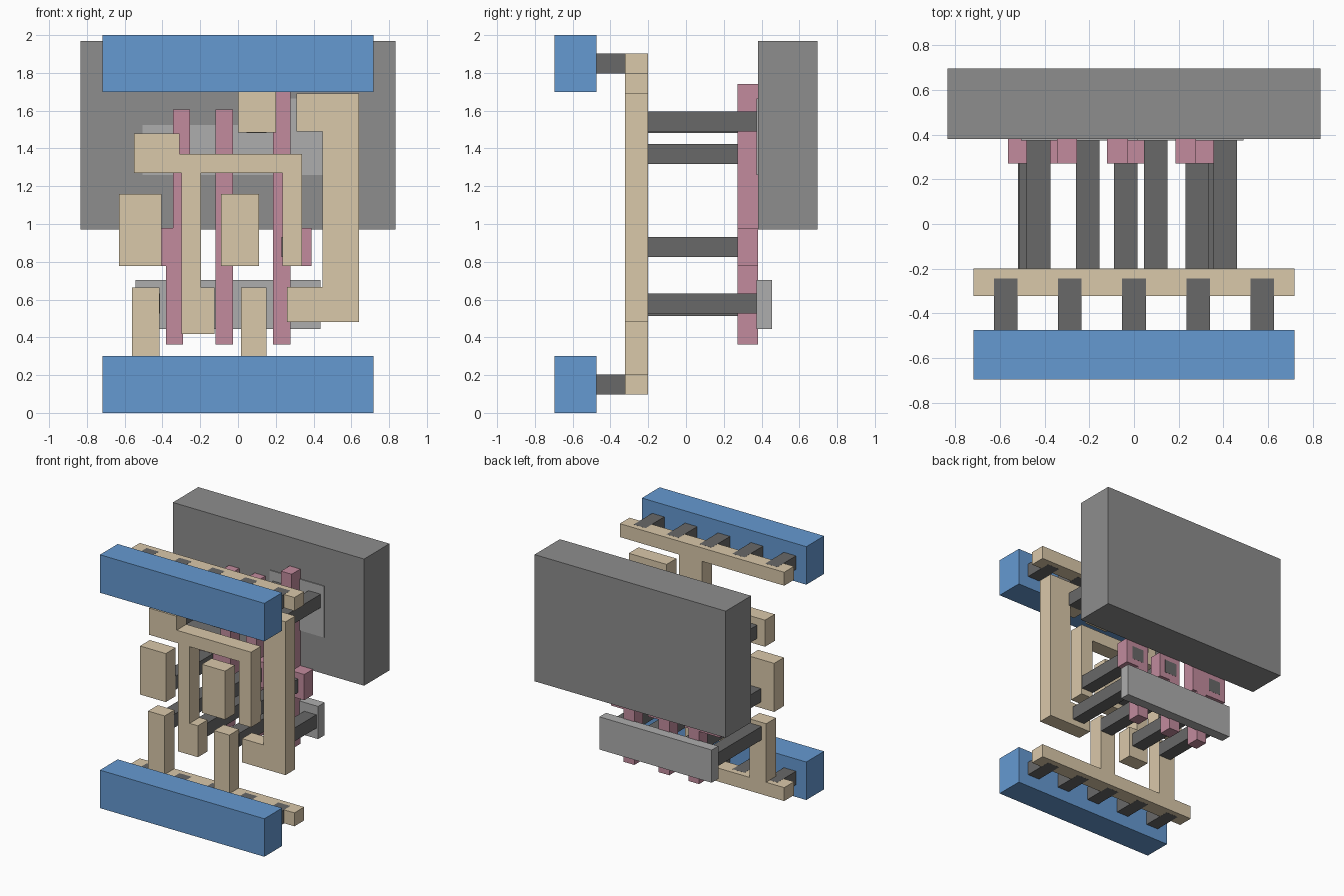
import bpy, bmesh


def material(name, r, g, b):
    m = bpy.data.materials.new(name)
    m.diffuse_color = (r, g, b, 1)
    return m


BLUE = material("metal_blue", 0.13, 0.32, 0.64)
TAN = material("interconnect_tan", 0.70, 0.58, 0.40)
PINK = material("gate_pink", 0.54, 0.26, 0.34)
DARK = material("contact_dark", 0.14, 0.14, 0.14)
MID = material("well_grey", 0.27, 0.27, 0.27)
LIGHT = material("diffusion_grey", 0.42, 0.42, 0.42)


def plate(name, outline, y0, y1, mat):
    """Extrude an x-z outline from y0 to y1."""
    bm = bmesh.new()
    face = bm.faces.new([bm.verts.new((x, y0, z)) for x, z in outline])
    ext = bmesh.ops.extrude_face_region(bm, geom=[face])
    for v in ext["geom"]:
        if isinstance(v, bmesh.types.BMVert):
            v.co.y = y1
    if face.is_valid and len(face.edges[0].link_faces) < 2:
        bm.faces.new(list(reversed(face.verts)))
    bmesh.ops.recalc_face_normals(bm, faces=bm.faces[:])
    mesh = bpy.data.meshes.new(name)
    bm.to_mesh(mesh)
    bm.free()
    mesh.materials.append(mat)
    ob = bpy.data.objects.new(name, mesh)
    bpy.context.collection.objects.link(ob)
    return ob


def box(name, x0, x1, z0, z1, y0, y1, mat):
    return plate(name, [(x0, z0), (x1, z0), (x1, z1), (x0, z1)], y0, y1, mat)


# Well block and the two diffusion areas
box("well", -0.835, 0.835, 0.97, 1.97, 0.38, 0.697, MID)
plate("upper_diffusion", [(-0.505, 1.26), (0.49, 1.26), (0.49, 1.665), (0.015, 1.665),
                          (0.015, 1.525), (-0.505, 1.525)], 0.373, 0.455, LIGHT)
box("lower_diffusion", -0.543, 0.438, 0.445, 0.703, 0.373, 0.455, LIGHT)

# Metal power rails with their row of vias
for label, zc, z0 in (("bottom", 0.15, 0.0), ("top", 1.85, 1.7)):
    box(label + "_rail", -0.718, 0.718, z0, z0 + 0.3, -0.697, -0.475, BLUE)
    for i in range(5):
        xc = (i - 2) * 0.2875
        box(f"{label}_via_{i + 1}", xc - 0.053, xc + 0.053, zc - 0.0535, zc + 0.0535,
            -0.475, -0.243, DARK)

# Local interconnect layer
LI = (-0.322, -0.20, TAN)
plate("bottom_strap", [(-0.718, 0.097), (0.718, 0.097), (0.718, 0.203),
                       (0.15, 0.203), (0.15, 0.665), (0.015, 0.665), (0.015, 0.203),
                       (-0.415, 0.203), (-0.415, 0.665), (-0.56, 0.665), (-0.56, 0.203),
                       (-0.718, 0.203)], *LI)
plate("top_strap", [(-0.718, 1.903), (-0.718, 1.797), (0.0, 1.797), (0.0, 1.485),
                    (0.2, 1.485), (0.2, 1.797), (0.718, 1.797), (0.718, 1.903)], *LI)
plate("output_bracket", [(0.26, 0.48), (0.64, 0.48), (0.64, 1.69), (0.31, 1.69),
                         (0.31, 1.49), (0.447, 1.49), (0.447, 0.667), (0.26, 0.667)], *LI)
plate("inner_bracket", [(-0.30, 0.417), (-0.125, 0.417), (-0.125, 0.665), (-0.197, 0.665),
                        (-0.197, 1.27), (0.235, 1.27), (0.235, 0.777), (0.34, 0.777),
                        (0.34, 1.37), (-0.31, 1.37), (-0.31, 1.48), (-0.55, 1.48),
                        (-0.55, 1.27), (-0.30, 1.27)], *LI)
box("left_input_pad", -0.63, -0.405, 0.777, 1.16, *LI)
box("middle_input_pad", -0.09, 0.112, 0.777, 1.16, *LI)

# Gates with their contact pads
GATE = (0.272, 0.38, PINK)
plate("left_gate", [(-0.38, 0.362), (-0.29, 0.362), (-0.29, 0.777), (-0.255, 0.777),
                    (-0.255, 1.605), (-0.345, 1.605), (-0.345, 0.98), (-0.565, 0.98),
                    (-0.565, 0.777), (-0.38, 0.777)], *GATE)
for label, x0, pad, top in (("middle", -0.12, 0.065, 1.605), ("right", 0.185, 0.388, 1.742)):
    x1 = x0 + 0.093
    plate(label + "_gate", [(x0, 0.362), (x1, 0.362), (x1, 0.777), (pad, 0.777),
                            (pad, 0.98), (x1, 0.98), (x1, top), (x0, top)], *GATE)

# Long contacts from the interconnect to gates and diffusions (x centre, z centre)
contacts = {
    "gate_contact": [(-0.4625, 0.878), (-0.037, 0.878), (0.2825, 0.878)],
    "upper_contact": [(-0.428, 1.37), (0.098, 1.535), (0.408, 1.542)],
    "lower_contact": [(-0.467, 0.58), (-0.207, 0.565), (0.098, 0.58), (0.37, 0.58)],
}
for name, spots in contacts.items():
    for i, (x, z) in enumerate(spots):
        box(f"{name}_{i + 1}", x - 0.053, x + 0.053, z - 0.053, z + 0.053, -0.205, 0.381, DARK)
